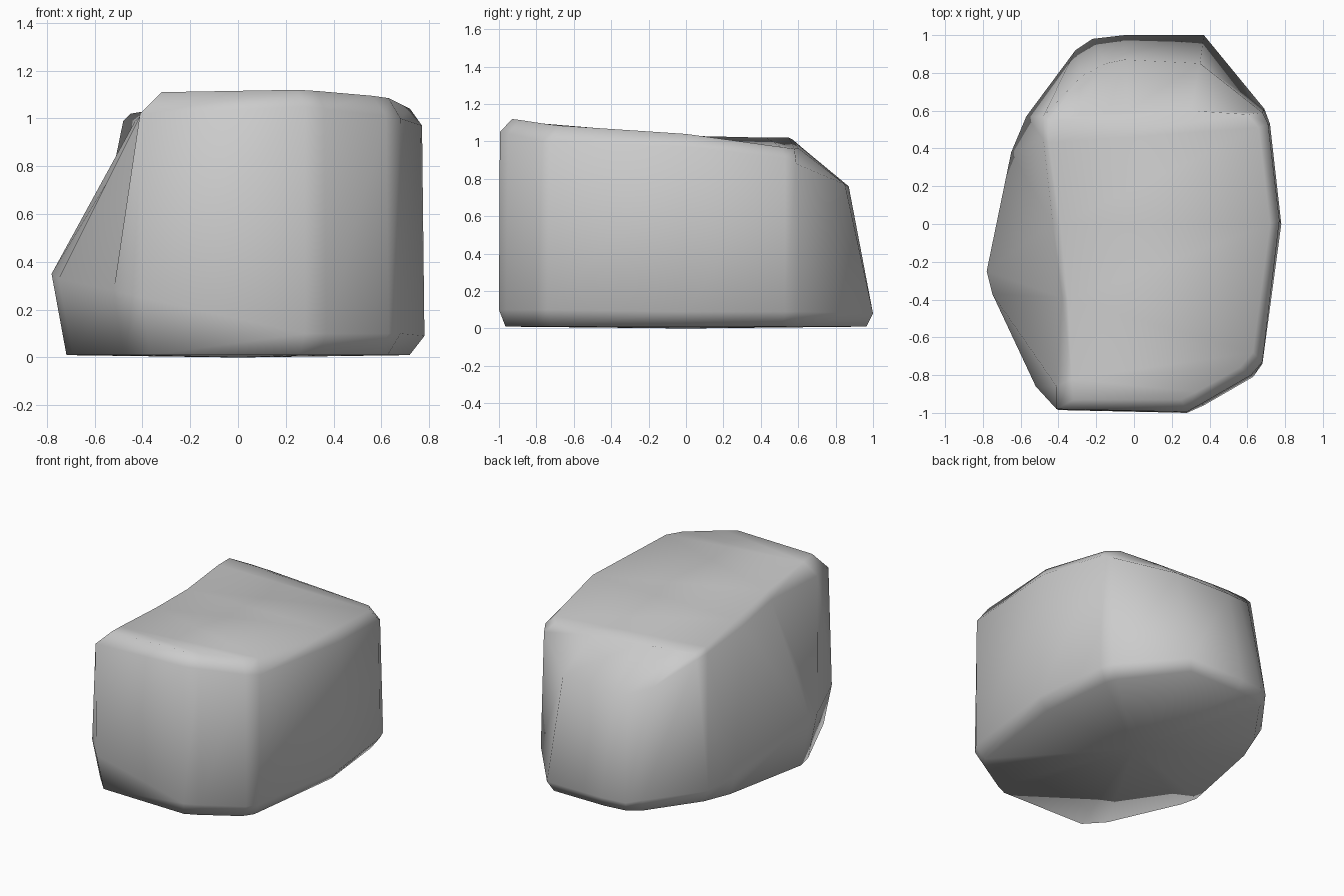
import bpy, bmesh

# Widest outline, counter-clockwise from the front left corner
lower = [(-.40, -.985, .25), (.28, -1, .10), (.37, -.96, .10), (.63, -.81, .10),
         (.68, -.74, .10), (.78, 0, .09), (.72, .53, .09), (.69, .61, .09),
         (.37, 1, .08), (-.05, 1, .08), (-.22, .98, .08), (-.31, .92, .10),
         (-.57, .57, .10), (-.65, .38, .16), (-.78, -.25, .35),
         (-.75, -.37, .33), (-.52, -.86, .28)]
# Outline at the shoulder, where the walls turn over
shoulder = [(-.41, -.98, 1.02), (.28, -.995, 1.05), (.36, -.95, 1.04), (.62, -.80, 1.01),
            (.68, -.73, 1.0), (.77, .02, .97), (.71, .53, .91), (.68, .59, .88),
            (.35, .85, .77), (-.05, .87, .76), (-.15, .85, .77), (-.28, .78, .82),
            (-.48, .57, .99), (-.48, .45, .99), (-.43, 0, .99),
            (-.38, -.39, 1.01), (-.41, -.86, 1.01)]
# Rim of the sloping top
rim = [(-.32, -.93, 1.11), (.25, -.93, 1.12), (.33, -.89, 1.115), (.56, -.76, 1.095),
       (.63, -.68, 1.085), (.72, 0, 1.04), (.66, .51, .97), (.60, .58, .96),
       (.30, .60, .965), (-.03, .60, .98), (-.15, .58, 1.0), (-.30, .57, 1.01),
       (-.45, .55, 1.02), (-.45, .43, 1.02), (-.39, 0, 1.03),
       (-.35, -.40, 1.065), (-.33, -.82, 1.10)]
# Underside is the outline drawn in a little
base = [(x * .92, y * .965, .01) for x, y, z in lower]

bm = bmesh.new()
rings = [[bm.verts.new(p) for p in ring] for ring in (base, lower, shoulder, rim)]
n = len(lower)
for a, b in zip(rings, rings[1:]):
    for i in range(n):
        j = (i + 1) % n
        bm.faces.new((a[i], a[j], b[j], b[i]))

# Flat underside, fanned from its centre
centre = bm.verts.new((0, 0, 0))
for i in range(n):
    bm.faces.new((centre, rings[0][(i + 1) % n], rings[0][i]))

# Top facets, creased diagonally from the left notch to the right edge
for f in ((0, 1, 2, 16), (16, 2, 3), (16, 3, 4), (16, 4, 15), (15, 4, 5),
          (15, 5, 14), (14, 5, 6), (14, 6, 13), (13, 6, 7, 12),
          (12, 7, 8, 11), (11, 8, 9, 10)):
    bm.faces.new([rings[3][i] for i in f])

bmesh.ops.recalc_face_normals(bm, faces=bm.faces[:])
for f in bm.faces:
    f.smooth = True
mesh = bpy.data.meshes.new("boulder")
bm.to_mesh(mesh)
bm.free()
boulder = bpy.data.objects.new("boulder", mesh)
bpy.context.collection.objects.link(boulder)
